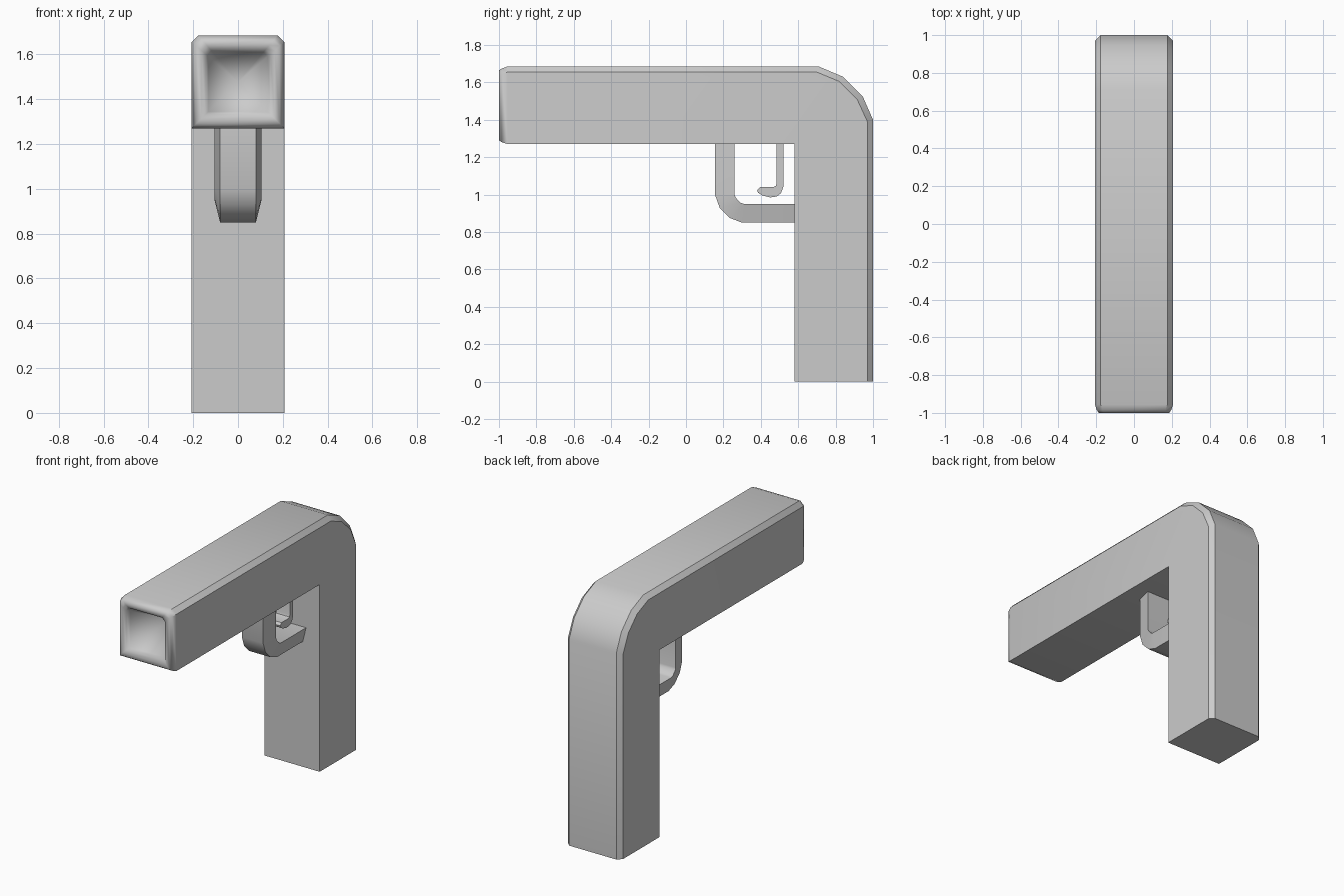
import bpy, bmesh, math

if "Cube" in bpy.data.objects:
    bpy.data.objects.remove(bpy.data.objects["Cube"])

GREY = (0.6, 0.6, 0.6, 1)
grey = bpy.data.materials.new("plain grey")
grey.use_nodes = True
grey.diffuse_color = GREY
grey.node_tree.nodes["Principled BSDF"].inputs["Base Color"].default_value = GREY


def loft(name, rings, soft_front=None):
    """Skin a list of closed point rings, cap both ends, keep sharp edges."""
    bm = bmesh.new()
    loops = [[bm.verts.new(p) for p in ring] for ring in rings]
    for a, b in zip(loops, loops[1:]):
        for i in range(len(a)):
            j = (i + 1) % len(a)
            bm.faces.new((a[i], a[j], b[j], b[i]))
    bm.faces.new(loops[0])
    bm.faces.new(loops[-1])
    bmesh.ops.remove_doubles(bm, verts=bm.verts, dist=0.0005)
    bmesh.ops.recalc_face_normals(bm, faces=bm.faces)
    # join the flat side panels into single faces
    sides = [f for f in bm.faces if abs(f.normal.x) > 0.999]
    inner = {e for f in sides for e in f.edges if all(g in sides for g in e.link_faces)}
    bmesh.ops.dissolve_edges(bm, edges=list(inner), use_verts=False)
    for f in bm.faces:
        f.smooth = True
    for e in bm.edges:
        soft = soft_front is not None and all(v.co.y < soft_front or v.co.xy.length < 0.8
                                              and abs(v.co.x) < 0.001 for v in e.verts)
        e.smooth = soft or e.calc_face_angle(0) < math.radians(30)
    mesh = bpy.data.meshes.new(name)
    bm.to_mesh(mesh)
    bm.free()
    mesh.materials.append(grey)
    obj = bpy.data.objects.new(name, mesh)
    bpy.context.collection.objects.link(obj)
    return obj


# Body: barrel, rounded heel and grip as one bevelled bar
W, B = 0.207, 0.03


def body_ring(outer, bevel, inner):
    half = [(W - B, outer), (W, bevel), (W, inner)]
    return [(x, *p) for x, p in half] + [(-x, *p) for x, p in reversed(half)]


MID = 1.477
front = body_ring((-0.955, 1.685), (-0.955, 1.655), (-0.955, 1.27))


def muzzle_ring(y, s):
    return [(x * s, y, MID + (z - MID) * s) for x, _, z in front]


rings = [muzzle_ring(y, s) for y, s in
         [(-0.72, 0), (-0.965, 0.64), (-0.99, 0.7), (-1, 0.79), (-1, 0.9), (-0.985, 0.95)]]
rings.append(front)
corner = (0.58, 1.27)
for outer, bevel in [((0.71, 1.685), (0.70, 1.655)), ((0.84, 1.63), (0.82, 1.605)),
                     ((0.945, 1.525), (0.915, 1.51)), ((1, 1.40), (0.97, 1.39))]:
    rings.append(body_ring(outer, bevel, corner))
rings.append(body_ring((1, 0), (0.97, 0), (0.58, 0)))
loft("body", rings, soft_front=-0.96)

# Guard: strip that is narrower on its outer side
guard = [((0.155, 1.28), (0.26, 1.28)), ((0.155, 1.0), (0.26, 1.0)),
         ((0.18, 0.93), (0.265, 0.985)), ((0.235, 0.875), (0.29, 0.957)),
         ((0.30, 0.85), (0.31, 0.95)), ((0.59, 0.85), (0.59, 0.95))]
loft("trigger_guard", [[(-0.08, *o), (0.08, *o), (0.105, *i), (-0.105, *i)] for o, i in guard])

# Trigger: hooked outline extruded sideways
hook = [(0.485, 1.28), (0.52, 1.28), (0.52, 1.04), (0.508, 1.008), (0.485, 0.99),
        (0.45, 0.985), (0.41, 0.995), (0.385, 1.01), (0.38, 1.025), (0.395, 1.04),
        (0.465, 1.04), (0.48, 1.046), (0.485, 1.06)]
loft("trigger", [[(x, *p) for p in hook] for x in (-0.05, 0.05)])
